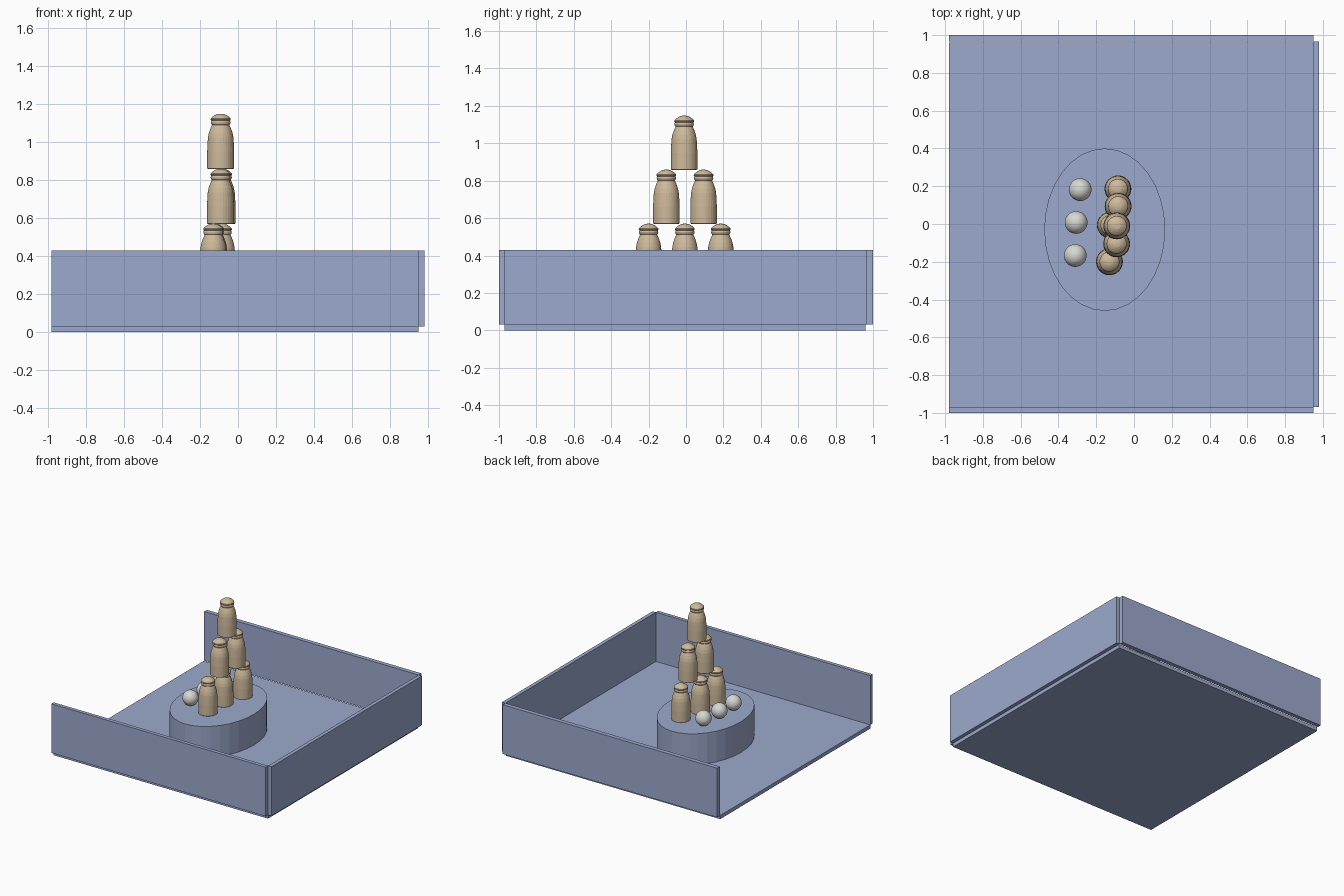
import bpy, bmesh, math

if "Cube" in bpy.data.objects:
    bpy.data.objects.remove(bpy.data.objects["Cube"])


def material(name, rgb):
    m = bpy.data.materials.new(name)
    m.diffuse_color = (*rgb, 1.0)
    m.use_nodes = True
    m.node_tree.nodes["Principled BSDF"].inputs["Base Color"].default_value = m.diffuse_color
    return m


BLUE = material("slate_blue", (0.33, 0.40, 0.61))
TAN = material("tan", (0.62, 0.49, 0.33))
WHITE = material("off_white", (0.68, 0.68, 0.66))


def add_object(name, bm, mat, loc=(0, 0, 0), smooth=None):
    bmesh.ops.recalc_face_normals(bm, faces=bm.faces)
    me = bpy.data.meshes.new(name)
    bm.to_mesh(me)
    bm.free()
    me.materials.append(mat)
    ob = bpy.data.objects.new(name, me)
    ob.location = loc
    bpy.context.collection.objects.link(ob)
    if smooth is not None:
        bpy.ops.object.select_all(action='DESELECT')
        ob.select_set(True)
        bpy.context.view_layer.objects.active = ob
        bpy.ops.object.shade_smooth_by_angle(angle=math.radians(smooth))
    return ob


def box(name, lo, hi):
    bm = bmesh.new()
    bmesh.ops.create_cube(bm, size=1)
    for v in bm.verts:
        v.co = [lo[i] + (v.co[i] + 0.5) * (hi[i] - lo[i]) for i in range(3)]
    return add_object(name, bm, BLUE)


def lathe(name, profile, mat, loc, sides=32):
    # revolve (radius, height) points, closing both ends with caps
    bm = bmesh.new()
    rings = [[bm.verts.new((r * math.cos(2 * math.pi * i / sides),
                            r * math.sin(2 * math.pi * i / sides), z))
              for i in range(sides)] for r, z in profile]
    for a, b in zip(rings, rings[1:]):
        for i in range(sides):
            j = (i + 1) % sides
            bm.faces.new((a[i], a[j], b[j], b[i]))
    bm.faces.new(rings[0][::-1])
    bm.faces.new(rings[-1])
    return add_object(name, bm, mat, loc)


# Tray: floor and three walls, open on the left
box("floor", (-0.98, -0.97, 0), (0.95, 0.96, 0.03))
box("front_wall", (-0.98, -1.0, 0.03), (0.95, -0.97, 0.43))
box("back_wall", (-0.98, 0.965, 0.03), (0.95, 1.0, 0.43))
box("right_wall", (0.95, -0.97, 0.03), (0.98, 0.965, 0.43))

# Oval pedestal
TOP = 0.28
pedestal = lathe("pedestal", [(1, 0.03), (1, TOP)], BLUE, (-0.155, -0.03, 0))
pedestal.scale = (0.32, 0.43, 1)

# Stacked bottles
H = 0.29
BOTTLE = [(0.066, 0), (0.071, 0.003), (0.071, 0.09), (0.069, 0.135),
          (0.067, 0.165), (0.062, 0.19), (0.054, 0.213), (0.047, 0.228),
          (0.046, 0.232), (0.050, 0.237), (0.052, 0.245), (0.050, 0.251),
          (0.049, 0.254), (0.053, 0.259), (0.052, 0.265), (0.043, 0.274),
          (0.032, 0.282), (0.020, 0.288), (0.008, H)]
STACK = [[(-0.13, -0.2), (-0.125, -0.006), (-0.085, 0.186)],
         [(-0.092, -0.105), (-0.084, 0.094)],
         [(-0.091, -0.01)]]
for level, row in enumerate(STACK):
    for i, (x, y) in enumerate(row):
        lathe(f"bottle_{level}_{i}", BOTTLE, TAN, (x, y, TOP + level * (H - 0.001)))

# Throwing balls
R = 0.06
for i, (x, y) in enumerate([(-0.285, 0.182), (-0.306, 0.008), (-0.311, -0.167)]):
    bm = bmesh.new()
    bmesh.ops.create_uvsphere(bm, u_segments=32, v_segments=16, radius=R)
    add_object(f"ball_{i}", bm, WHITE, (x, y, TOP + R), smooth=40)
